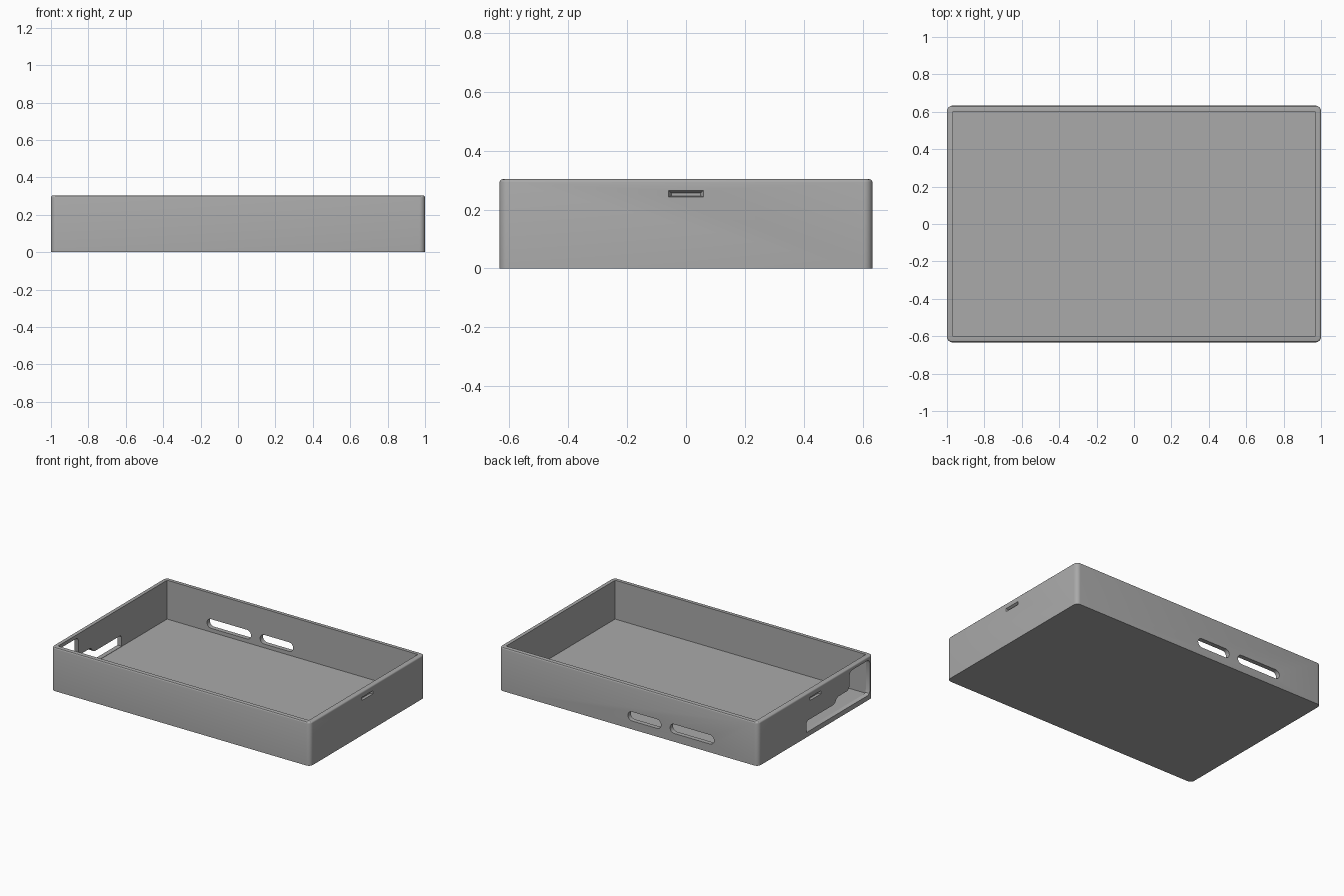
import bpy
import bmesh
from math import cos, sin, pi

W, D, H = 1.0, 0.633, 0.303      # half width, half depth, height
WALL, FLOOR = 0.032, 0.032

cube = bpy.data.objects.get("Cube")
if cube:
    bpy.data.objects.remove(cube, do_unlink=True)

grey = bpy.data.materials.new("plain_grey")
grey.use_nodes = True
colour = (0.4, 0.4, 0.4, 1)
grey.diffuse_color = colour
grey.node_tree.nodes["Principled BSDF"].inputs["Base Color"].default_value = colour


def prism(name, start, end):
    """Solid between two matching loops of points."""
    bm = bmesh.new()
    a = [bm.verts.new(p) for p in start]
    b = [bm.verts.new(p) for p in end]
    bm.faces.new(a)
    bm.faces.new(b)
    for i in range(len(a)):
        j = (i + 1) % len(a)
        bm.faces.new((a[i], a[j], b[j], b[i]))
    bmesh.ops.recalc_face_normals(bm, faces=bm.faces[:])
    mesh = bpy.data.meshes.new(name)
    bm.to_mesh(mesh)
    bm.free()
    obj = bpy.data.objects.new(name, mesh)
    bpy.context.collection.objects.link(obj)
    mesh.materials.append(grey)
    return obj


def rounded(u0, u1, v0, v1, r, steps=6):
    """Rounded rectangle outline as (u, v) pairs."""
    centres = [(u1 - r, v1 - r), (u0 + r, v1 - r), (u0 + r, v0 + r), (u1 - r, v0 + r)]
    return [(cu + r * cos((k + i / steps) * pi / 2), cv + r * sin((k + i / steps) * pi / 2))
            for k, (cu, cv) in enumerate(centres) for i in range(steps + 1)]


def rect(u0, u1, v0, v1):
    return [(u0, v0), (u1, v0), (u1, v1), (u0, v1)]


# Outer body with rounded upright corners and softened top edge
outline = rounded(-W, W, -D, D, 0.03)
tray = prism("open_tray", [(x, y, 0) for x, y in outline], [(x, y, H) for x, y in outline])
bm = bmesh.new()
bm.from_mesh(tray.data)
rim = [e for e in bm.edges if all(v.co.z > H - 0.001 for v in e.verts)]
bmesh.ops.bevel(bm, geom=rim, offset=0.01, segments=3, profile=0.5, affect='EDGES')
bm.to_mesh(tray.data)
bm.free()

cutters = []

# Square-cornered interior
inner = rect(-W + WALL, W - WALL, -D + WALL, D - WALL)
cutters.append(prism("interior_cutter", [(x, y, FLOOR) for x, y in inner],
                     [(x, y, H + 0.1) for x, y in inner]))

# Two slots through the back wall
for x0, x1 in ((-0.25, 0.005), (-0.66, -0.32)):
    slot = rounded(x0, x1, 0.058, 0.122, 0.0315)
    cutters.append(prism("back_slot_cutter", [(x, D - 0.06, z) for x, z in slot],
                         [(x, D + 0.05, z) for x, z in slot]))

# Stepped opening through one end wall
opening = [(0.10, 0.034), (0.10, 0.10), (0.085, 0.113), (-0.20, 0.113), (-0.22, 0.125),
           (-0.23, 0.142), (-0.25, 0.152), (-0.35, 0.152), (-0.368, 0.16), (-0.375, 0.18),
           (-0.375, 0.25), (-0.383, 0.27), (-0.40, 0.278), (-0.575, 0.278),
           (-0.593, 0.27), (-0.60, 0.25), (-0.60, 0.06), (-0.593, 0.042), (-0.575, 0.034)]
cutters.append(prism("end_opening_cutter", [(-W - 0.05, y, z) for y, z in opening],
                     [(-W + 0.05, y, z) for y, z in opening]))

# Shallow tapered catch recess in each end wall
for s in (-1, 1):
    mouth, base = rect(-0.06, 0.06, 0.243, 0.265), rect(-0.05, 0.05, 0.246, 0.257)
    grow = rect(-0.07, 0.07, 0.24, 0.273)
    cutters.append(prism("catch_cutter", [(s * (W + 0.016), y, z) for y, z in grow],
                         [(s * (W - 0.016), y, z) for y, z in base]))

# Apply the cuts one by one
bpy.ops.object.select_all(action='DESELECT')
bpy.context.view_layer.objects.active = tray
tray.select_set(True)
for cutter in cutters:
    cutter.hide_render = True
    mod = tray.modifiers.new("cut", 'BOOLEAN')
    mod.operation = 'DIFFERENCE'
    mod.solver = 'EXACT'
    mod.object = cutter
    bpy.ops.object.modifier_apply(modifier=mod.name)
    bpy.data.objects.remove(cutter, do_unlink=True)

bpy.ops.object.shade_smooth_by_angle(angle=pi / 6)
